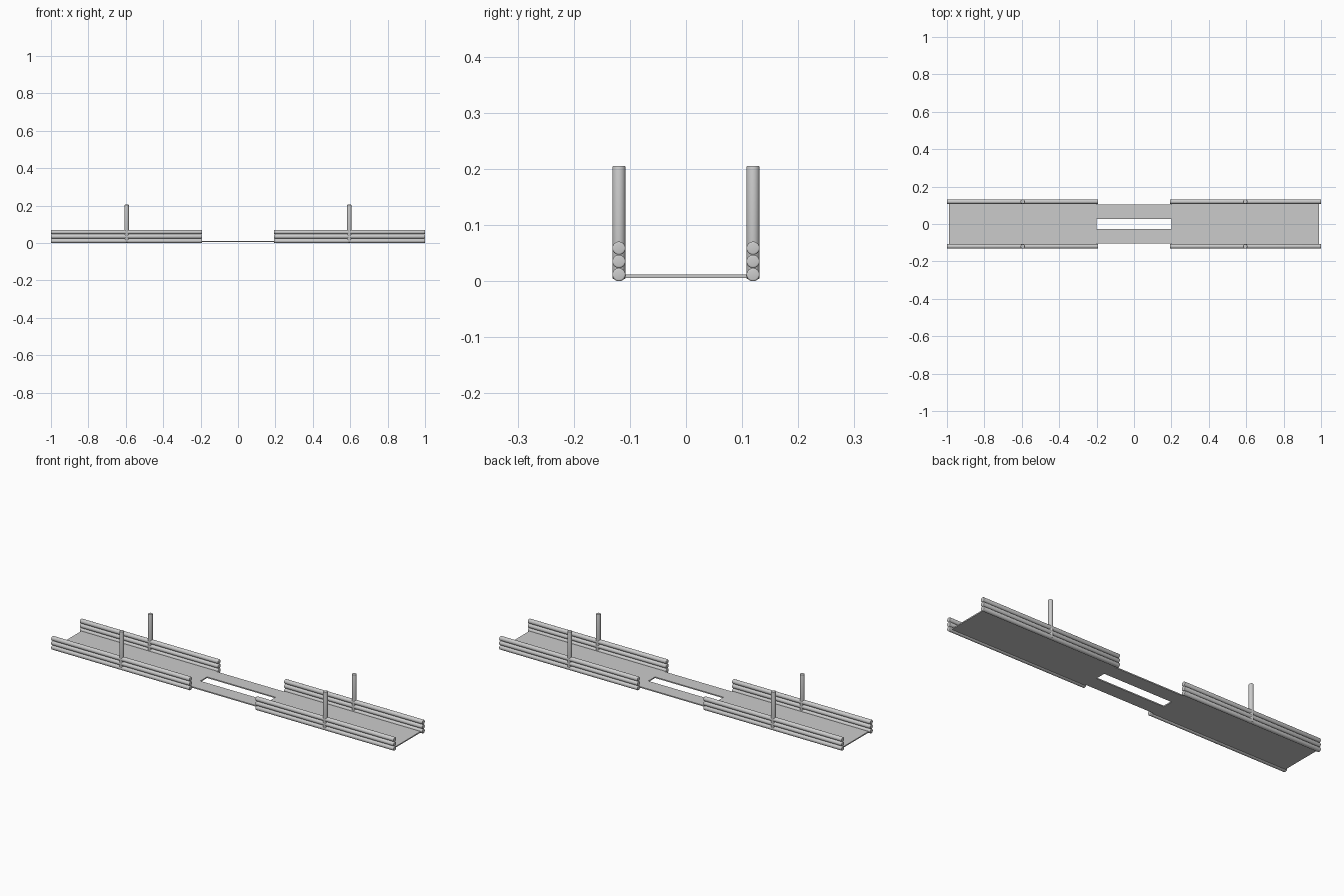
import bpy, bmesh, math
from mathutils import Matrix

if "Cube" in bpy.data.objects:
    bpy.data.objects.remove(bpy.data.objects["Cube"])

RADIUS = 0.0117
SIDE_Y = 0.1195


def make_object(name, bm):
    bmesh.ops.recalc_face_normals(bm, faces=bm.faces)
    mesh = bpy.data.meshes.new(name)
    bm.to_mesh(mesh)
    bm.free()
    obj = bpy.data.objects.new(name, mesh)
    bpy.context.collection.objects.link(obj)
    return obj


def rod(name, length, center, along_x):
    """Round bar with softened end rims."""
    bm = bmesh.new()
    turn = Matrix.Rotation(math.pi / 2, 4, 'Y') if along_x else Matrix()
    bmesh.ops.create_cone(bm, cap_ends=True, segments=32, radius1=RADIUS,
                          radius2=RADIUS, depth=length,
                          matrix=Matrix.Translation(center) @ turn)
    rims = [e for e in bm.edges if any(len(f.verts) > 4 for f in e.link_faces)]
    bmesh.ops.bevel(bm, geom=rims, offset=0.003, segments=3, profile=0.5,
                    affect='EDGES')
    obj = make_object(name, bm)
    bpy.context.view_layer.objects.active = obj
    obj.select_set(True)
    bpy.ops.object.shade_smooth_by_angle(angle=math.radians(35))
    obj.select_set(False)


# Deck: two wide plates joined by two narrow strips around an open slot
bm = bmesh.new()
xs = [-0.99, -0.2, 0.2, 0.99]
ys = [-0.118, -0.103, -0.028, 0.028, 0.103, 0.118]
grid = [[bm.verts.new((x, y, 0.006)) for y in ys] for x in xs]
for i in range(3):
    for j in range(5):
        if i == 1 and j not in (1, 3):
            continue
        bm.faces.new((grid[i][j], grid[i + 1][j],
                      grid[i + 1][j + 1], grid[i][j + 1]))
bmesh.ops.delete(bm, geom=[v for v in bm.verts if not v.link_faces],
                 context='VERTS')
ext = bmesh.ops.extrude_face_region(bm, geom=bm.faces[:], use_keep_orig=True)
top = [g for g in ext["geom"] if isinstance(g, bmesh.types.BMVert)]
bmesh.ops.translate(bm, verts=top, vec=(0, 0, 0.006))
make_object("deck", bm)

# Stacked side rails and an upright post at each of the four sides
for sx, end in ((-1, "left"), (1, "right")):
    for sy, side in ((-1, "front"), (1, "back")):
        for k in range(3):
            rod(f"rail_{end}_{side}_{k + 1}", 0.808,
                (sx * 0.596, sy * SIDE_Y, RADIUS + k * 0.0236), True)
        rod(f"post_{end}_{side}", 0.202,
            (sx * 0.595, sy * SIDE_Y, 0.1045), False)
